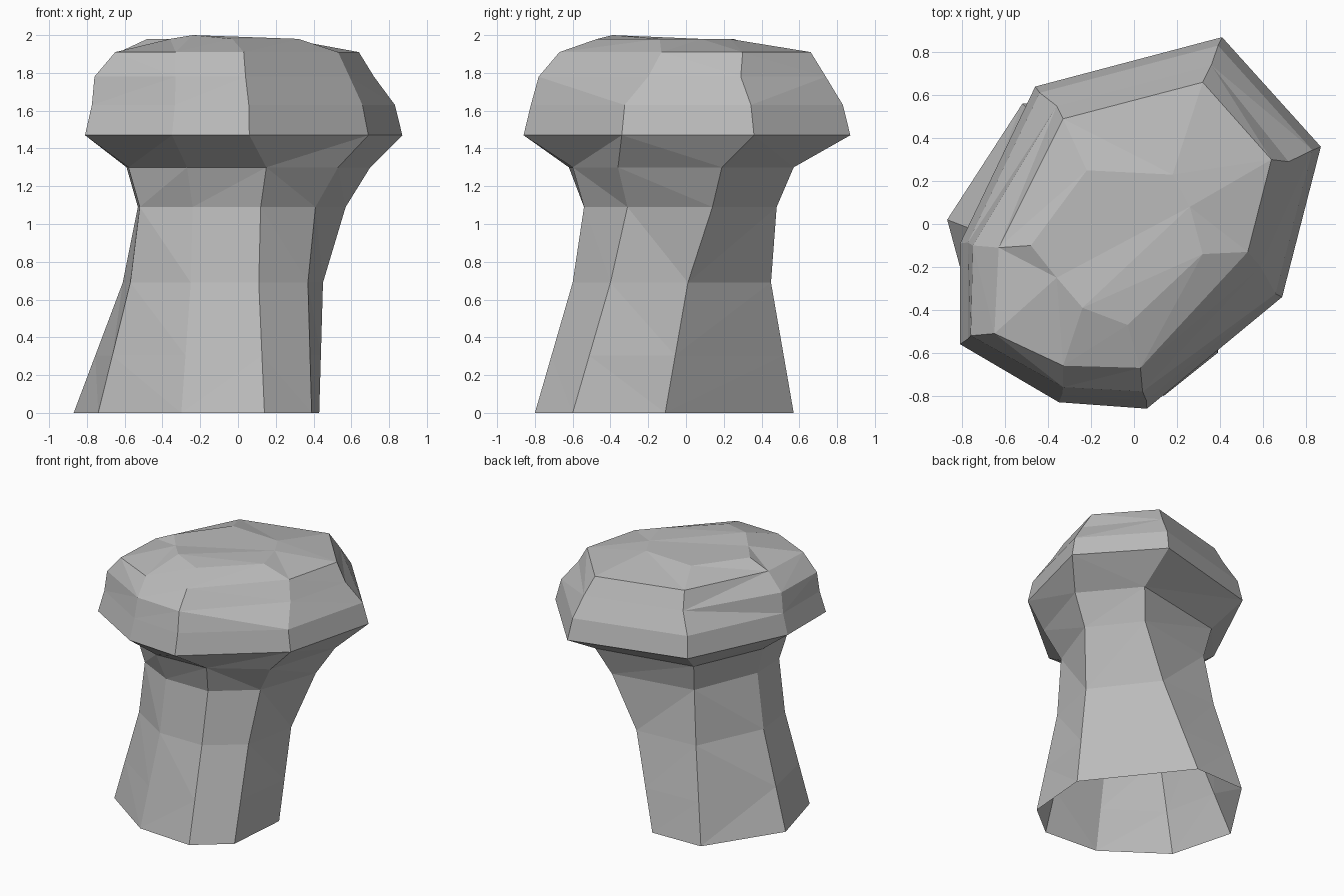
import bpy
import bmesh
from mathutils import Vector

cube = bpy.data.objects.get("Cube")
if cube:
    bpy.data.objects.remove(cube, do_unlink=True)

# One plain stone colour
stone = bpy.data.materials.new("grey_stone")
stone.use_nodes = True
colour = (0.5, 0.5, 0.5, 1)
stone.diffuse_color = colour
stone.node_tree.nodes["Principled BSDF"].inputs["Base Color"].default_value = colour


def ring(height, *corners):
    """Eight-sided cross-section, clockwise seen from above."""
    return [Vector((x, y, height)) for x, y in corners]


def scaled(source, height, factor):
    return [Vector((p.x * factor, p.y * factor, height)) for p in source]


def blended(lower, upper, factor):
    return [a.lerp(b, factor) for a, b in zip(lower, upper)]


def build_rock(name, rings, closed_top=False):
    """Skin a stack of cross-sections with flat faces."""
    bm = bmesh.new()
    loops = [[bm.verts.new(point) for point in section] for section in rings]
    for low, high in zip(loops, loops[1:]):
        for i in range(len(low)):
            j = (i + 1) % len(low)
            bm.faces.new((low[i], high[i], high[j], low[j]))
    if closed_top:
        bm.faces.new(list(reversed(loops[-1])))
    bmesh.ops.triangulate(bm, faces=bm.faces[:], quad_method='SHORT_EDGE')
    mesh = bpy.data.meshes.new(name)
    bm.to_mesh(mesh)
    bm.free()
    mesh.materials.append(stone)
    rock = bpy.data.objects.new(name, mesh)
    bpy.context.collection.objects.link(rock)
    return rock


# Leaning stem sections
foot = ring(0, (-.11, .57), (.43, -.11), (.39, -.6), (.14, -.8),
            (-.3, -.77), (-.74, -.46), (-.87, .02), (-.52, .56))
shin = ring(.69, (.11, .45), (.45, .01), (.37, -.4), (.11, -.6),
            (-.25, -.6), (-.57, -.4), (-.61, -.08), (-.38, .42))
waist = ring(1.09, (.3, .48), (.57, .14), (.41, -.31), (.12, -.54),
             (-.24, -.54), (-.52, -.4), (-.53, -.12), (-.33, .37))
neck = ring(1.3, (.38, .57), (.7, .19), (.53, -.36), (.15, -.6),
            (-.27, -.62), (-.58, -.42), (-.59, -.1), (-.36, .42))

# Overhanging head sections
rim = ring(1.47, (.41, .87), (.87, .36), (.69, -.34), (.06, -.86),
           (-.35, -.83), (-.81, -.56), (-.81, -.09), (-.46, .64))
cheek = scaled(rim, 1.63, .955)
brow = ring(1.78, (.36, .74), (.72, .29), (.59, -.2), (.04, -.78),
            (-.33, -.76), (-.76, -.52), (-.75, -.1), (-.36, .55))
shoulder = ring(1.91, (.32, .66), (.64, .3), (.53, -.13), (.03, -.67),
                (-.33, -.66), (-.65, -.51), (-.63, -.11), (-.33, .49))
crown = ring(1.98, (.18, .23), (.26, .08), (.32, -.14), (-.03, -.47),
             (-.24, -.39), (-.36, -.25), (-.48, -.1), (-.22, .25))
crown[4].z = 2

# Stem is open underneath, head is closed on top
build_rock("stone_stem", [foot, blended(foot, shin, .44), shin, waist, neck])
build_rock("stone_head", [neck, rim, cheek, brow, shoulder, crown], closed_top=True)
